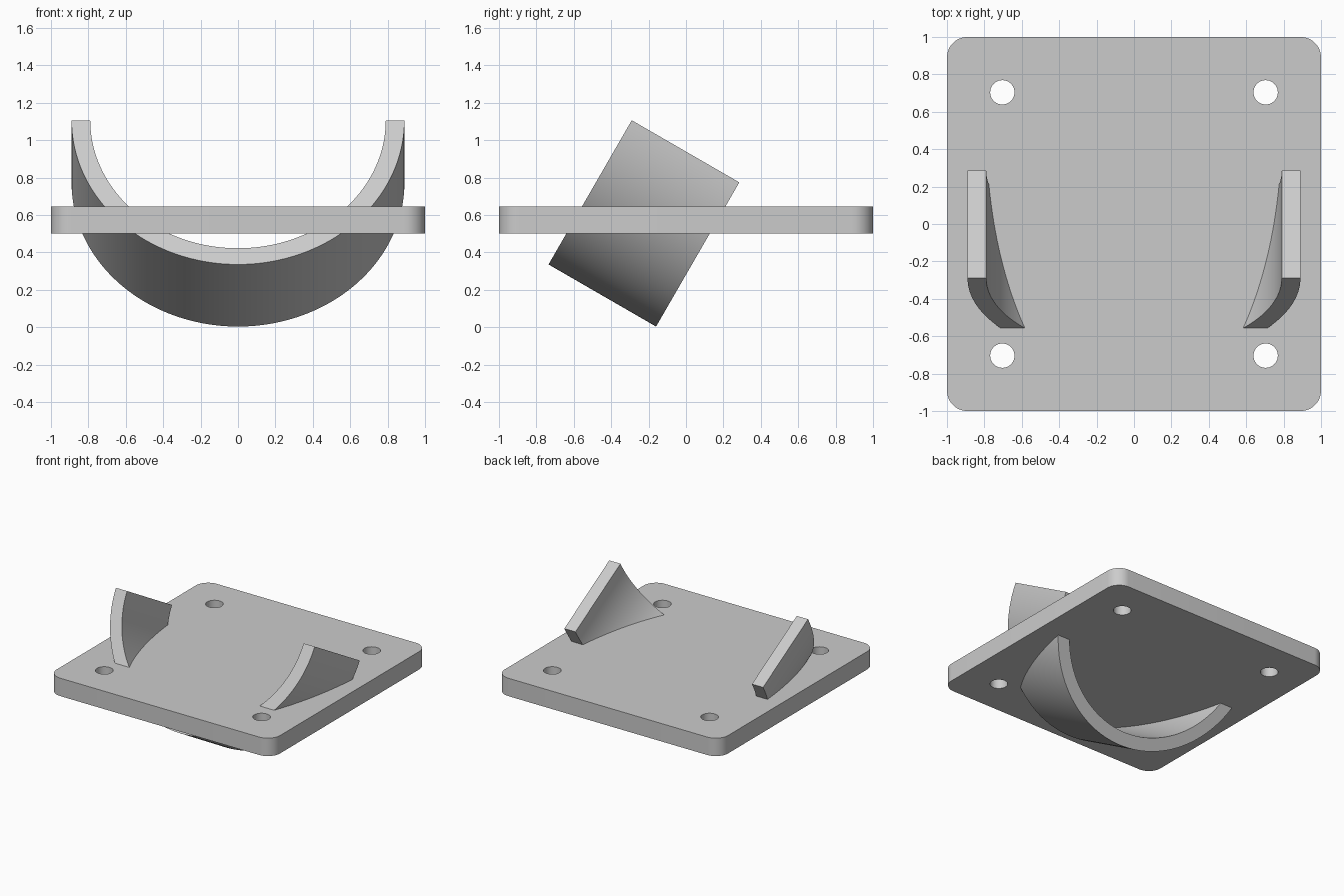
import bpy
import bmesh
from math import pi, cos, sin, radians

cube = bpy.data.objects.get("Cube")
if cube:
    bpy.data.objects.remove(cube, do_unlink=True)

grey = bpy.data.materials.new("light_grey")
grey.use_nodes = True
colour = (0.6, 0.6, 0.6, 1)
grey.diffuse_color = colour
grey.node_tree.nodes["Principled BSDF"].inputs["Base Color"].default_value = colour


def arc(cx, cy, r, start, end, n):
    """Points along an arc, both ends included."""
    return [(cx + r * cos(start + (end - start) * i / n),
             cy + r * sin(start + (end - start) * i / n)) for i in range(n + 1)]


def extruded(name, outlines, half_depth, location, tilt=0):
    """Solid from closed outlines; inner outlines become holes."""
    curve = bpy.data.curves.new(name, "CURVE")
    curve.dimensions = "2D"
    curve.fill_mode = "BOTH"
    curve.extrude = half_depth
    for points in outlines:
        spline = curve.splines.new("POLY")
        spline.points.add(len(points) - 1)
        for p, (x, y) in zip(spline.points, points):
            p.co = (x, y, 0, 1)
        spline.use_cyclic_u = True
    obj = bpy.data.objects.new(name, curve)
    bpy.context.collection.objects.link(obj)
    obj.location = location
    obj.rotation_euler.x = tilt
    bpy.ops.object.select_all(action="DESELECT")
    obj.select_set(True)
    bpy.context.view_layer.objects.active = obj
    bpy.ops.object.convert(target="MESH")
    obj = bpy.context.view_layer.objects.active
    # Weld caps to walls
    bm = bmesh.new()
    bm.from_mesh(obj.data)
    bmesh.ops.remove_doubles(bm, verts=bm.verts, dist=1e-5)
    bmesh.ops.recalc_face_normals(bm, faces=bm.faces)
    bm.to_mesh(obj.data)
    bm.free()
    obj.data.materials.clear()
    obj.data.materials.append(grey)
    bpy.ops.object.shade_smooth_by_angle(angle=radians(30))
    return obj


# Mounting plate with rounded corners and four screw holes
corner = 0.11
outline = []
for k, (sx, sy) in enumerate([(1, 1), (-1, 1), (-1, -1), (1, -1)]):
    outline += arc(sx * (1 - corner), sy * (1 - corner), corner,
                   k * pi / 2, (k + 1) * pi / 2, 12)
holes = [arc(x, y, 0.065, 0, 2 * pi, 40)[:-1]
         for x in (-0.704, 0.704) for y in (-0.704, 0.704)]
extruded("mounting_plate", [outline] + holes, 0.0725, (0, 0, 0.5725))

# Tilted half-pipe cradle passing through the plate
ring = arc(0, 0, 0.89, pi, 2 * pi, 96) + arc(0, 0, 0.79, 2 * pi, pi, 96)
extruded("cradle", [ring], 0.332, (0, -0.0025, 0.94), radians(60))
